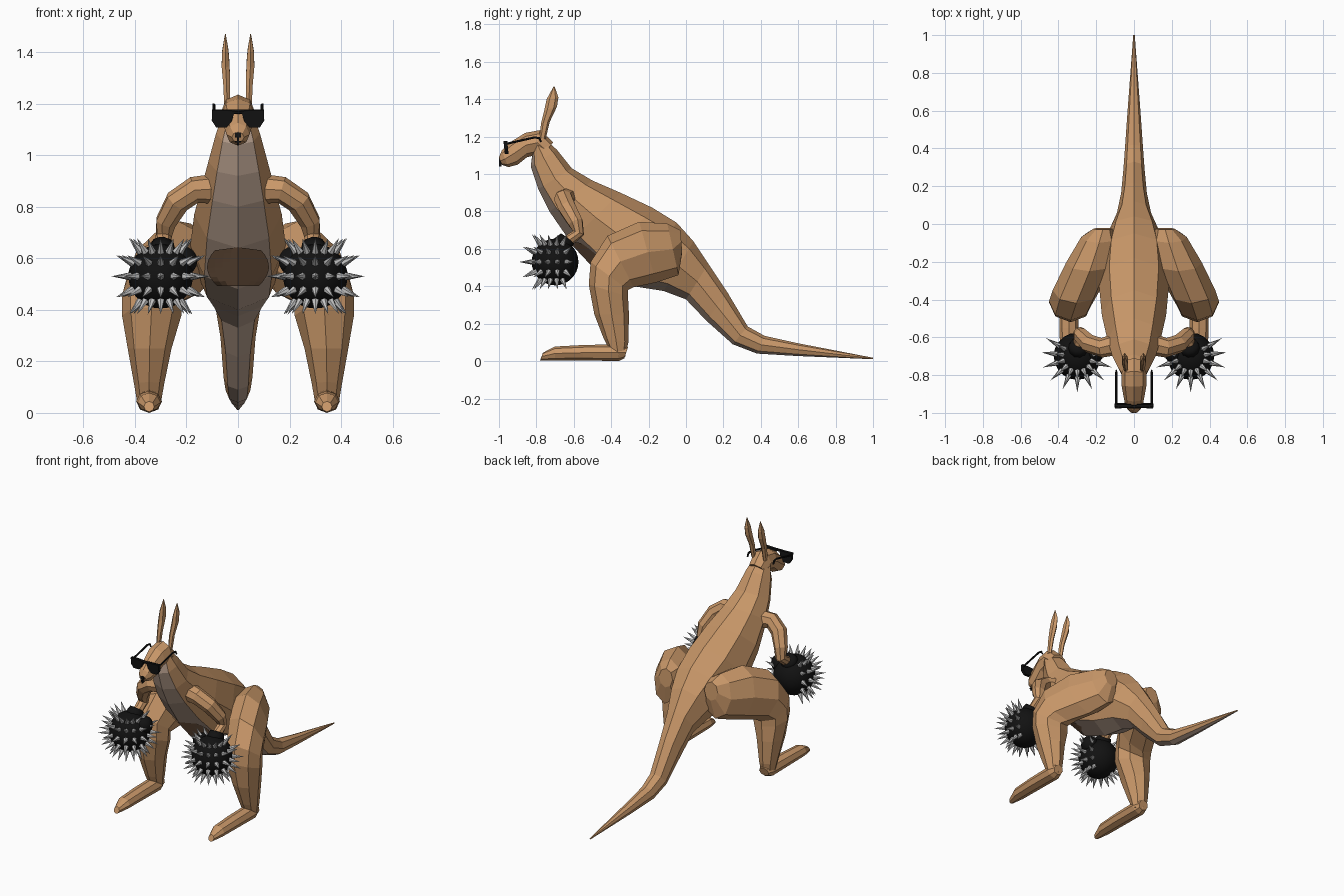
import bpy, bmesh, math
from mathutils import Vector, Matrix
from mathutils.bvhtree import BVHTree

cube = bpy.data.objects.get("Cube")
if cube:
    bpy.data.objects.remove(cube)


def material(name, rgb, rough=0.7):
    m = bpy.data.materials.new(name)
    m.use_nodes = True
    m.diffuse_color = (*rgb, 1)
    bsdf = m.node_tree.nodes["Principled BSDF"]
    bsdf.inputs["Base Color"].default_value = (*rgb, 1)
    bsdf.inputs["Roughness"].default_value = rough
    return m


TAN = material("tan fur", (0.58, 0.31, 0.14))
GREY = material("grey belly fur", (0.48, 0.35, 0.27))
POUCH = material("dark pouch fur", (0.24, 0.135, 0.077))
BLACK = material("black", (0.006, 0.006, 0.006))
STEEL = material("spike steel", (0.55, 0.55, 0.55))


def finish(name, bm, mats, mirror=False, smooth=False):
    bmesh.ops.recalc_face_normals(bm, faces=bm.faces)
    me = bpy.data.meshes.new(name)
    bm.to_mesh(me)
    bm.free()
    ob = bpy.data.objects.new(name, me)
    bpy.context.collection.objects.link(ob)
    for m in mats:
        me.materials.append(m)
    for p in me.polygons:
        p.use_smooth = smooth
    if mirror:
        ob.modifiers.new("Mirror", 'MIRROR')


def skin(bm, rings):
    """Join rings of points into a closed skin, faces in slot order."""
    vs = [[bm.verts.new(p) for p in r] for r in rings]
    n = len(vs[0])
    strips = [[] for _ in range(n)]
    for a, b in zip(vs, vs[1:]):
        for k in range(n):
            j = (k + 1) % n
            strips[k].append(bm.faces.new((a[k], a[j], b[j], b[k])))
    bm.faces.new(vs[0])
    bm.faces.new(vs[-1])
    return strips


def loft(sections, n=8):
    """Sections: (top y, top z, bottom y, bottom z, centre x, half width)."""
    bm = bmesh.new()
    rings = []
    for ty, tz, by, bz, x, w in sections:
        c = Vector((x, (ty + by) / 2, (tz + bz) / 2))
        u = Vector((0, (ty - by) / 2, (tz - bz) / 2))
        rings.append([c + u * math.cos(a) + Vector((w * math.sin(a), 0, 0))
                      for a in (math.tau * k / n for k in range(n))])
    return bm, skin(bm, rings)


def tube(bm, path, n=8):
    """Path: (x, y, z, radius)."""
    pts = [Vector(p[:3]) for p in path]
    rings, side = [], None
    for i, p in enumerate(pts):
        t = (pts[min(i + 1, len(pts) - 1)] - pts[max(i - 1, 0)]).normalized()
        side = t.orthogonal() if side is None else side - t * side.dot(t)
        side.normalize()
        up = t.cross(side)
        rings.append([p + path[i][3] * (side * math.cos(a) + up * math.sin(a))
                      for a in (math.tau * k / n for k in range(n))])
    skin(bm, rings)


# Body and tail, with a grey strip underneath
bm, strips = loft([
    (-.77, 1.20, -.82, 1.12, 0, .06), (-.69, 1.13, -.83, 1.04, 0, .085),
    (-.61, 1.03, -.79, .92, 0, .115), (-.50, .965, -.73, .80, 0, .14),
    (-.35, .90, -.62, .64, 0, .17), (-.18, .82, -.47, .48, 0, .185),
    (-.05, .74, -.28, .40, 0, .17), (.04, .64, -.12, .375, 0, .135),
    (.12, .52, 0, .33, 0, .09), (.22, .37, .11, .215, 0, .068),
    (.33, .185, .25, .09, 0, .056), (.42, .135, .38, .04, 0, .048),
    (.6, .095, .6, .027, 0, .034), (1, .018, 1, .01, 0, .004)])
for f in strips[3] + strips[4]:
    f.material_index = 1
bm.normal_update()
tree = BVHTree.FromBMesh(bm)
finish("body_and_tail", bm, [TAN, GREY])

# Pouch patch laid on the belly
bm = bmesh.new()
rows = []
for i in range(9):
    s = i / 8
    half = .05 + .07 * math.sin(math.pi * (.1 + .75 * s)) ** .7
    row = []
    for k in range(-4, 5):
        x, z = half * k / 4, .495 + .15 * s - .012 * abs(k / 4) * s
        hit = tree.ray_cast(Vector((x, -2, z)), Vector((0, 1, 0)))[0]
        row.append(bm.verts.new(hit + Vector((0, -.006, -.002))))
    rows.append(row)
for a, b in zip(rows, rows[1:]):
    for k in range(8):
        bm.faces.new((a[k], a[k + 1], b[k + 1], b[k]))
finish("pouch", bm, [POUCH])

# Head with muzzle
bm, _ = loft([
    (-.71, 1.17, -.78, 1.08, 0, .06), (-.78, 1.235, -.81, 1.10, 0, .066),
    (-.86, 1.22, -.85, 1.09, 0, .066), (-.94, 1.17, -.90, 1.05, 0, .054),
    (-.985, 1.125, -.95, 1.037, 0, .045), (-1, 1.09, -.985, 1.05, 0, .024)])
finish("head", bm, [TAN])

# Nose and mouth
bm = bmesh.new()
for z, w, h in ((1.078, .024, .02), (1.055, .006, .03), (1.052, .022, .006)):
    bmesh.ops.create_cube(bm, size=1, matrix=Matrix.Translation((0, -.993, z))
                          @ Matrix.Diagonal((w, .014, h, 1)))
finish("nose_and_mouth", bm, [BLACK])

# Ears
bm, _ = loft([
    (-.75, 1.19, -.785, 1.19, .043, .012), (-.728, 1.28, -.775, 1.27, .044, .015),
    (-.69, 1.36, -.758, 1.34, .048, .018), (-.682, 1.41, -.745, 1.40, .049, .014),
    (-.703, 1.47, -.708, 1.468, .049, .002)], 6)
finish("ears", bm, [TAN], True)

# Hind legs from hip over the knee to the heel
bm, _ = loft([
    (-.03, .70, -.02, .58, .165, .05), (-.10, .735, -.04, .46, .185, .095),
    (-.25, .745, -.16, .42, .235, .125), (-.42, .67, -.28, .395, .305, .125),
    (-.51, .53, -.31, .38, .335, .115), (-.52, .41, -.31, .345, .335, .115),
    (-.49, .25, -.305, .25, .343, .085), (-.44, .12, -.308, .10, .345, .058),
    (-.40, .04, -.325, .025, .345, .045)])
finish("hind_legs", bm, [TAN], True)

# Feet
bm, _ = loft([
    (-.31, .075, -.33, .015, .345, .035), (-.37, .09, -.36, .0, .345, .05),
    (-.55, .086, -.55, .004, .345, .05), (-.70, .078, -.70, .004, .345, .045),
    (-.765, .045, -.78, .004, .345, .02)])
finish("feet", bm, [TAN], True)

# Arms
bm = bmesh.new()
tube(bm, [(.07, -.63, .87, .06), (.17, -.655, .865, .052), (.235, -.635, .82, .05),
          (.28, -.59, .74, .042), (.288, -.575, .685, .032),
          (.29, -.62, .65, .03), (.295, -.68, .62, .03)])
finish("arms", bm, [TAN], True)

# Round gloves with thumb and cuff
HUB = Vector((.30, -.70, .53))
bm = bmesh.new()
bmesh.ops.create_uvsphere(bm, u_segments=20, v_segments=14, radius=.125,
                          matrix=Matrix.Translation(HUB))
bmesh.ops.create_uvsphere(bm, u_segments=10, v_segments=8, radius=.055,
                          matrix=Matrix.Translation((.21, -.68, .59)))
tube(bm, [(.292, -.635, .655, .045), (.297, -.67, .61, .06)], 12)
finish("gloves", bm, [BLACK], True, True)

# Spikes around the front and sides of each glove
bm = bmesh.new()
for lat in range(-50, 51, 25):
    for step in range(-5, 6):
        az, el = math.radians(step * 24), math.radians(lat)
        d = Vector((math.sin(az) * math.cos(el), -math.cos(az) * math.cos(el), math.sin(el)))
        turn = d.to_track_quat('Z', 'Y').to_matrix().to_4x4()
        bmesh.ops.create_cone(bm, cap_ends=True, segments=6, radius1=.016, radius2=0,
                              depth=.075, matrix=Matrix.Translation(HUB + d * .155) @ turn)
finish("glove_spikes", bm, [STEEL], True)

# Sunglasses: lenses, bridge and temples
bm = bmesh.new()
outline = [(.012, 1.172), (.1, 1.176), (.102, 1.135), (.085, 1.108),
           (.045, 1.108), (.025, 1.13)]
skin(bm, [[Vector((x, y + (1.17 - z) * .1, z)) for x, z in outline]
          for y in (-.975, -.955)])
tube(bm, [(0, -.968, 1.168, .009), (.1, -.965, 1.17, .008)], 6)
tube(bm, [(.094, -.968, 1.16, .006), (.094, -.81, 1.196, .006),
          (.094, -.785, 1.192, .006), (.094, -.775, 1.172, .005)], 6)
finish("sunglasses", bm, [BLACK], True)
